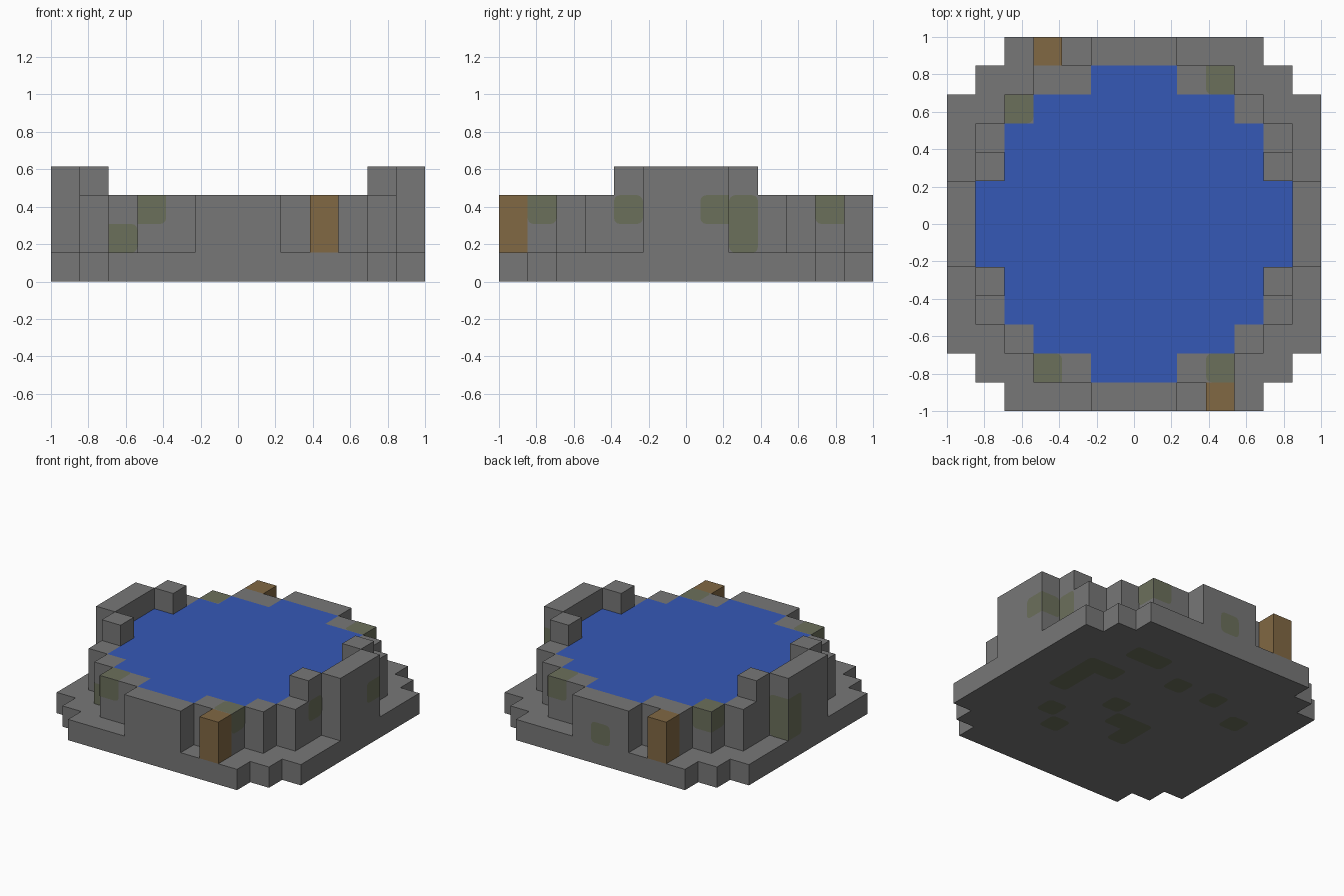
import bpy, bmesh, math
from mathutils import Vector

cube = bpy.data.objects.get("Cube")
if cube:
    bpy.data.objects.remove(cube, do_unlink=True)

N = 13            # blocks along the longest side
S = 2 / N         # block size
MID = N // 2
AXES = [Vector(v) for v in ((1, 0, 0), (0, 1, 0), (0, 0, 1))]


def material(name, rgb):
    m = bpy.data.materials.new(name)
    m.use_nodes = True
    m.diffuse_color = (*rgb, 1)
    bsdf = m.node_tree.nodes["Principled BSDF"]
    bsdf.inputs["Base Color"].default_value = (*rgb, 1)
    bsdf.inputs["Roughness"].default_value = 0.9
    return m


stone = material("grey stone", (0.185, 0.185, 0.185))
water = material("blue water", (0.036, 0.098, 0.47))
moss = material("mossy stone", (0.148, 0.16, 0.105))
wood = material("brown wood", (0.22, 0.138, 0.057))


def mirrored(offsets, layers):
    """Blocks for offsets from the centre, mirrored in x and y."""
    return {(MID + sx * x, MID + sy * y, k) for x, y in offsets
            for sx in (-1, 1) for sy in (-1, 1) for k in layers}


# Block layout
span = range(MID + 1)
base = mirrored([(x, y) for x in span for y in span if x + y <= 10], [0])
low_ring = [(0, 6), (1, 6), (2, 5), (3, 5), (4, 4), (5, 3)]
side_ring = [(5, 2), (6, 1), (6, 0)]
wall = mirrored(low_ring + side_ring, [1, 2])
parapet = mirrored(side_ring, [3])
pool_widths = [5, 5, 4, 4, 3, 1]
pool = mirrored([(x, y) for y, w in enumerate(pool_widths) for x in range(w + 1)], [1, 2])
posts = {"front_post": {(9, 0, k) for k in (1, 2)},
         "back_post": {(3, 12, k) for k in (1, 2)}}
filled = base | wall | parapet | pool | set().union(*posts.values())

# Mossy blocks in the wall, then in the floor
mossy = {(3, 1, 2), (2, 2, 1), (6, 12, 1), (9, 11, 2), (2, 10, 2), (9, 1, 2),
         (11, 4, 2), (12, 7, 2), (11, 8, 2), (11, 8, 1), (0, 7, 2), (0, 7, 1)}
mossy |= {(i, j, 0) for i, j in (
    (9, 4), (8, 3), (10, 6), (10, 7), (10, 8), (9, 8), (9, 10), (8, 10),
    (6, 9), (4, 9), (2, 8), (7, 6), (6, 5), (5, 5), (5, 4))}


def key(v):
    return tuple(round(c) for c in v)


def world(v):
    return Vector((v.x * S - 1, v.y * S - 1, v.z * S))


def open_faces(cells):
    """Yield block, face normal and two face directions for exposed sides."""
    for c in sorted(cells):
        for a in range(3):
            for sign in (-1, 1):
                n = AXES[a] * sign
                if key(Vector(c) + n) not in filled:
                    u = AXES[(a + 1) % 3] * sign
                    yield Vector(c), n, u, AXES[(a + 2) % 3]


def finish(bm, name, mat):
    mesh = bpy.data.meshes.new(name)
    bm.to_mesh(mesh)
    bm.free()
    mesh.materials.append(mat)
    ob = bpy.data.objects.new(name, mesh)
    bpy.context.collection.objects.link(ob)
    return ob


def blocks(name, cells, mat):
    """Outer skin of a group of blocks, with flat areas merged."""
    bm = bmesh.new()
    half = Vector((0.5, 0.5, 0.5))
    for c, n, u, v in open_faces(cells):
        mid = c + half + n / 2
        bm.faces.new([bm.verts.new(world(mid + u * p / 2 + v * q / 2))
                      for p, q in ((-1, -1), (1, -1), (1, 1), (-1, 1))])
    bmesh.ops.remove_doubles(bm, verts=bm.verts, dist=S / 100)
    return finish(bm, name, mat)


def moss_patches(name, cells, radius=0.2, lift=0.012):
    """Thin patches, rounded where they meet plain stone in the same plane."""
    bm = bmesh.new()
    half = Vector((0.5, 0.5, 0.5))
    for c, n, u, v in open_faces(cells):
        mid = c + half + n * (0.5 + lift)
        ring = []
        for turn, (p, q) in enumerate(((1, 1), (-1, 1), (-1, -1), (1, -1))):
            sides = [key(c + u * p), key(c + v * q)]
            if all(s in filled and s not in cells for s in sides):
                for step in range(4):
                    t = math.pi / 2 * (turn + step / 3)
                    ring.append(mid + u * (p * (0.5 - radius) + radius * math.cos(t))
                                + v * (q * (0.5 - radius) + radius * math.sin(t)))
            else:
                ring.append(mid + u * p / 2 + v * q / 2)
        bm.faces.new([bm.verts.new(world(r)) for r in ring])
    return finish(bm, name, moss)


blocks("stone_base", base, stone)
blocks("pool_wall", wall, stone)
blocks("side_parapets", parapet, stone)
blocks("pool_water", pool, water)
for post_name, cells in posts.items():
    blocks(post_name, cells, wood)
moss_patches("moss_patches", mossy)
